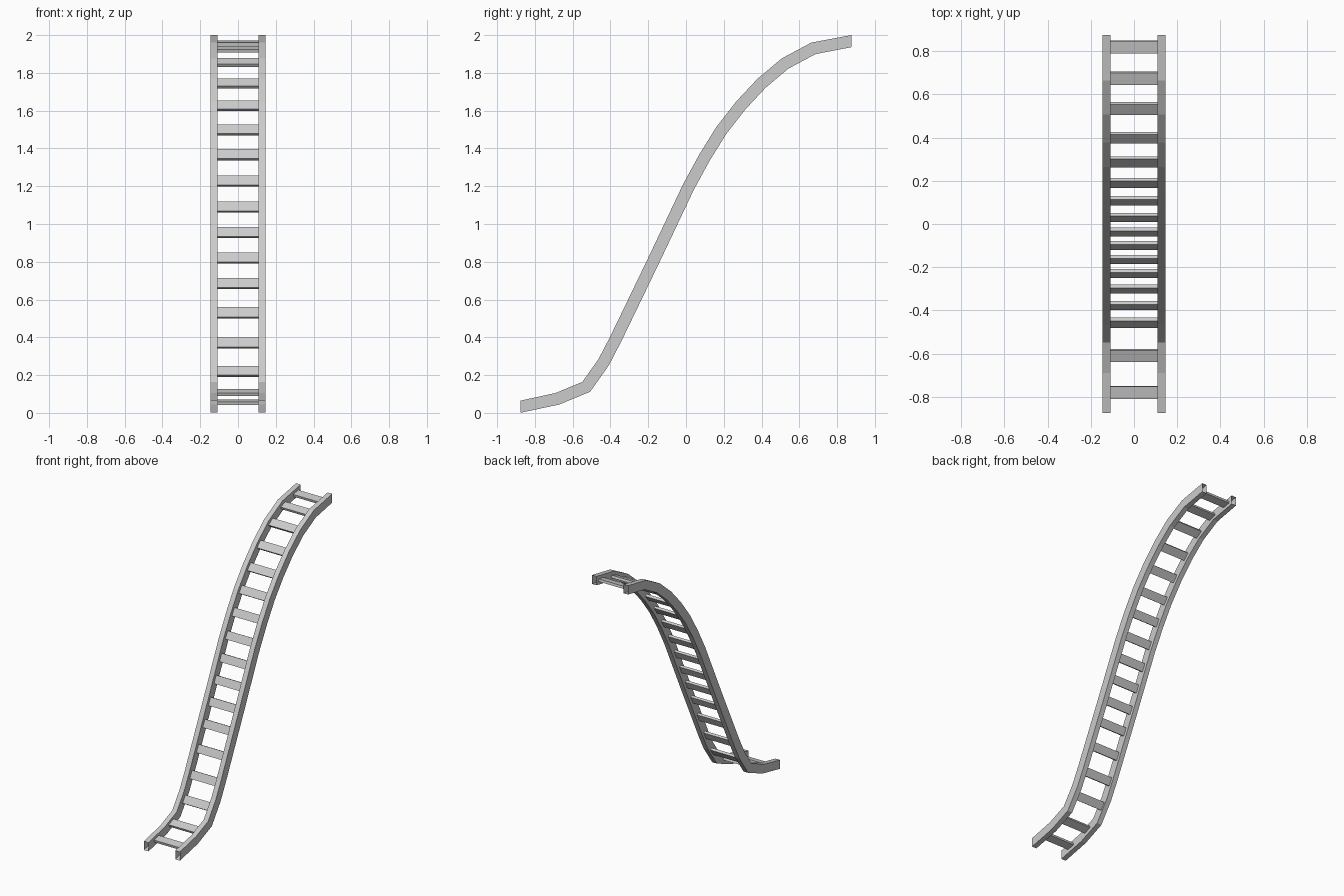
import bpy
from mathutils import Vector

if "Cube" in bpy.data.objects:
    bpy.data.objects.remove(bpy.data.objects["Cube"])

# Centreline of the rails in (y, z)
PATH = [Vector(p) for p in [
    (-.875, .033), (-.68, .075), (-.528, .138), (-.436, .268), (-.375, .385),
    (-.30, .54), (-.165, .82), (-.075, 1.01), (.015, 1.20), (.098, 1.352),
    (.187, 1.495), (.288, 1.625), (.40, 1.745), (.525, 1.85), (.675, 1.93),
    (.875, 1.968)]]
HALF = 0.032            # half rail depth
X_IN, X_OUT = 0.108, 0.145

# Rung centres in (y, z), from bottom to top
RUNGS = [(-.78, .056), (-.61, .108), (-.458, .22), (-.378, .37), (-.302, .53),
         (-.23, .685), (-.165, .82), (-.10, .955), (-.037, 1.09), (.03, 1.228),
         (.107, 1.367), (.19, 1.498), (.288, 1.625), (.40, 1.745),
         (.535, 1.855), (.675, 1.925), (.82, 1.957)]


def make_object(name, verts, faces):
    mesh = bpy.data.meshes.new(name)
    mesh.from_pydata(verts, [], faces)
    mesh.update()
    obj = bpy.data.objects.new(name, mesh)
    bpy.context.collection.objects.link(obj)
    return obj


def offset(i):
    """Mitred half-depth vector at path point i; the ends are cut vertically."""
    if i in (0, len(PATH) - 1):
        return Vector((0, HALF))
    a = (PATH[i] - PATH[i - 1]).normalized()
    b = (PATH[i + 1] - PATH[i]).normalized()
    t = (a + b).normalized()
    return Vector((-t.y, t.x)) * HALF / max(t.dot(a), 0.5)


def make_rail(name, side):
    """Bent rectangular tube with open ends."""
    verts, faces = [], []
    for i, p in enumerate(PATH):
        up, low = p + offset(i), p - offset(i)
        for x, q in ((X_IN, low), (X_OUT, low), (X_OUT, up), (X_IN, up)):
            verts.append((side * x, q.x, q.y))
    for i in range(len(PATH) - 1):
        for k in range(4):
            a, b = i * 4 + k, i * 4 + (k + 1) % 4
            f = (a, b, b + 4, a + 4)
            faces.append(f if side < 0 else f[::-1])
    return make_object(name, verts, faces)


def tangent_at(p):
    """Average direction of the path around a rung."""
    best = min(range(len(PATH) - 1),
               key=lambda i: ((PATH[i] + PATH[i + 1]) / 2 - p).length)
    near = min(range(1, len(PATH) - 1), key=lambda i: (PATH[i] - p).length)
    if (PATH[near] - p).length < 0.03:
        return (PATH[near + 1] - PATH[near - 1]).normalized()
    return (PATH[best + 1] - PATH[best]).normalized()


def make_rung(name, centre, width=0.058, thick=0.018):
    """Flat slab lying along the slope between the rails."""
    p = Vector(centre)
    t = tangent_at(p) * width / 2
    n = Vector((-t.y, t.x)).normalized() * thick / 2
    ring = [p - t - n, p + t - n, p + t + n, p - t + n]
    verts = [(x, q.x, q.y) for x in (-X_IN, X_IN) for q in ring]
    faces = [(0, 3, 2, 1), (4, 5, 6, 7)]
    faces += [(k, (k + 1) % 4, (k + 1) % 4 + 4, k + 4) for k in range(4)]
    return make_object(name, verts, faces)


make_rail("left_rail", -1)
make_rail("right_rail", 1)
for i, c in enumerate(RUNGS):
    make_rung(f"rung_{i + 1}", c)
